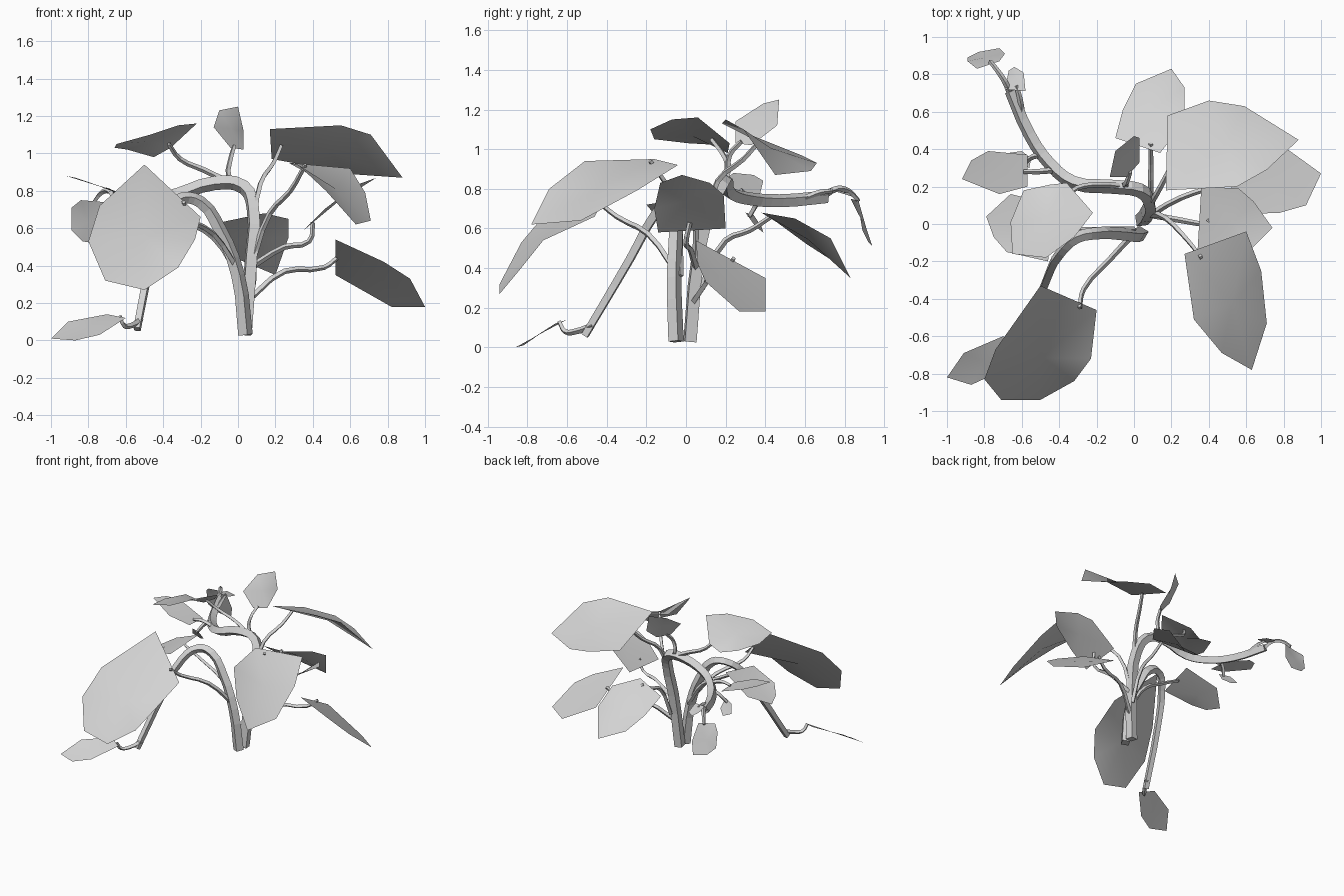
import bpy
import bmesh
from mathutils import Vector

# Remove the default cube only
default_cube = bpy.data.objects.get("Cube")
if default_cube:
    bpy.data.objects.remove(default_cube, do_unlink=True)

# One flat colour for the whole plant
pale_grey = bpy.data.materials.new("pale_grey")
pale_grey.use_nodes = True
plant_colour = (0.65, 0.65, 0.65, 1)
pale_grey.diffuse_color = plant_colour
pale_grey.node_tree.nodes["Principled BSDF"].inputs["Base Color"].default_value = plant_colour


def to_units(points):
    """Points are written in hundredths of a unit."""
    return [Vector(point) / 100 for point in points]


def add_object(name, mesh):
    plant_part = bpy.data.objects.new(name, mesh)
    bpy.context.collection.objects.link(plant_part)
    mesh.materials.clear()
    mesh.materials.append(pale_grey)
    return plant_part


def stem(name, points, thickness, taper=0.8):
    """Four sided tube that follows a smooth path."""
    curve = bpy.data.curves.new(name + "_path", "CURVE")
    curve.dimensions = "3D"
    curve.bevel_depth = thickness
    curve.bevel_resolution = 0
    curve.resolution_u = 3
    curve.use_fill_caps = True
    spline = curve.splines.new("BEZIER")
    spline.bezier_points.add(len(points) - 1)
    for index, (knot, place) in enumerate(zip(spline.bezier_points, to_units(points))):
        knot.co = place
        knot.handle_left_type = knot.handle_right_type = "AUTO"
        knot.radius = 1 + (taper - 1) * index / (len(points) - 1)
    path = bpy.data.objects.new(name + "_path", curve)
    bpy.context.collection.objects.link(path)
    bpy.context.view_layer.update()
    evaluated = path.evaluated_get(bpy.context.evaluated_depsgraph_get())
    mesh = bpy.data.meshes.new_from_object(evaluated)
    bpy.data.objects.remove(path, do_unlink=True)
    mesh.name = name
    mesh.shade_flat()
    return add_object(name, mesh)


def leaf(name, outline, stalk=None):
    """Thin blade fanned around its middle, with its own stalk."""
    mesh = bpy.data.meshes.new(name + "_leaf")
    bm = bmesh.new()
    rim = [bm.verts.new(place) for place in to_units(outline)]
    middle = bm.verts.new(sum((v.co for v in rim), Vector()) / len(rim))
    for here, following in zip(rim, rim[1:] + rim[:1]):
        bm.faces.new((middle, here, following)).smooth = True
    bm.normal_update()
    if sum(face.normal.z * face.calc_area() for face in bm.faces) < 0:
        bmesh.ops.reverse_faces(bm, faces=bm.faces[:])
    bm.to_mesh(mesh)
    bm.free()
    add_object(name + "_leaf", mesh)
    if stalk:
        stem(name + "_stalk", stalk, thickness=0.017, taper=0.7)


# Two thick branches that share a foot
stem("back_branch", [(4, 2, 3), (7, 6, 45), (8, 12, 70), (3, 18, 82), (-13, 20, 84),
                     (-32, 22, 78), (-45, 32, 75), (-56, 48, 74), (-66, 71, 76)],
     thickness=0.042)
stem("front_branch", [(4, -5, 3), (0, -6, 35), (-10, -5, 60), (-20, -5, 74),
                      (-30, -7, 76), (-39, -15, 68), (-46, -28, 45), (-54, -51, 6)],
     thickness=0.04, taper=0.6)

# Large leaves at the front
leaf("front_right",
     outline=[(-50, -33, 94), (-20, -46, 66), (-23, -72, 54), (-32, -84, 39),
              (-50, -94, 27), (-71, -94, 32), (-80, -83, 53), (-74, -67, 72)],
     stalk=[(0, -5, 38), (-13, -19, 57), (-27, -35, 66), (-29, -45, 74)])
leaf("front_left",
     outline=[(27, -16, 95), (60, -4, 92), (68, -25, 79), (71, -53, 64),
              (63, -78, 62), (47, -69, 80), (32, -51, 94)],
     stalk=[(7, 5, 40), (17, 3, 68), (28, -8, 80), (36, -18, 94)])

# Leaves on the left side
leaf("upper_left",
     outline=[(17, 18, 113), (55, 20, 115), (71, 29, 110), (88, 45, 87),
              (59, 63, 89), (40, 66, 93), (18, 58, 97)],
     stalk=[(8, 10, 60), (12, 16, 84), (19, 29, 95), (23, 37, 104)])
leaf("lower_left",
     outline=[(52, 5, 54), (78, 6, 42), (92, 10, 33), (100, 27, 18),
              (82, 40, 18), (52, 40, 35)],
     stalk=[(6, 3, 22), (25, 14, 37), (46, 21, 39), (54, 24, 45)])
leaf("middle_left",
     outline=[(36, 20, 60), (56, 19, 77), (64, 12, 83), (74, -2, 87),
              (63, -13, 83), (46, -16, 70), (34, -14, 58)],
     stalk=[(8, 5, 40), (25, 2, 50), (38, 0, 53), (40, 2, 63)])

# Leaves at the back and on top
leaf("back",
     outline=[(-10, 46, 63), (14, 38, 68), (27, 55, 65), (27, 73, 55),
              (20, 83, 35), (1, 75, 43), (-6, 61, 52)],
     stalk=[(8, 8, 30), (9, 20, 54), (9, 32, 59), (9, 43, 66)])
leaf("top",
     outline=[(3, 33, 102), (-4, 25, 103), (-13, 25, 114), (-10, 39, 123),
              (0, 47, 125), (3, 46, 112)],
     stalk=[(2, 18, 80), (-5, 21, 88), (-4, 22, 97), (-2, 28, 104)])

# Leaves on the right side
leaf("upper_right",
     outline=[(-22, 6, 116), (-36, 22, 103), (-45, 21, 98), (-59, 18, 102),
              (-66, 1, 103), (-65, -16, 105), (-47, -18, 110), (-32, -7, 115)],
     stalk=[(-6, 20, 85), (-18, 21, 91), (-31, 19, 97), (-37, 13, 105)])
leaf("middle_right",
     outline=[(-46, -20, 72), (-68, -15, 66), (-75, -7, 61), (-79, 4, 59),
              (-66, 16, 66), (-42, 10, 77)],
     stalk=[(0, -3, 36), (-13, -3, 55), (-28, -3, 64), (-45, -3, 73)])
leaf("outer_right",
     outline=[(-57, 37, 76), (-57, 20, 77), (-72, 16, 82), (-92, 24, 88),
              (-87, 34, 87), (-78, 39, 84)],
     stalk=[(-42, 29, 76), (-51, 28, 79), (-59, 28, 78)])
leaf("small_hanging",
     outline=[(-56, 30, 68), (-64, 34, 67), (-67, 38, 61), (-60, 39, 58),
              (-55, 35, 61)],
     stalk=[(-49, 37, 75), (-54, 36, 73), (-59, 32, 66)])

# Leaves at the ends of the two branches
leaf("front_branch_end",
     outline=[(-60, -66, 12), (-70, -60, 14), (-91, -69, 10), (-100, -82, 1),
              (-87, -86, 0), (-74, -80, 3)],
     stalk=[(-52, -47, 11), (-57, -56, 8), (-61, -61, 8), (-63, -64, 13)])
leaf("back_branch_end",
     outline=[(-84, 83, 75), (-89, 87, 71), (-89, 89, 59), (-83, 92, 53),
              (-72, 94, 51), (-69, 91, 60), (-72, 87, 74)],
     stalk=[(-66, 69, 76), (-69, 76, 80), (-73, 82, 79), (-77, 87, 74)])
leaf("back_branch_small",
     outline=[(-69, 72, 80), (-67, 82, 78), (-64, 84, 76), (-59, 81, 77),
              (-58, 71, 80)],
     stalk=[(-60, 60, 75), (-61, 67, 78), (-63, 74, 79)])
